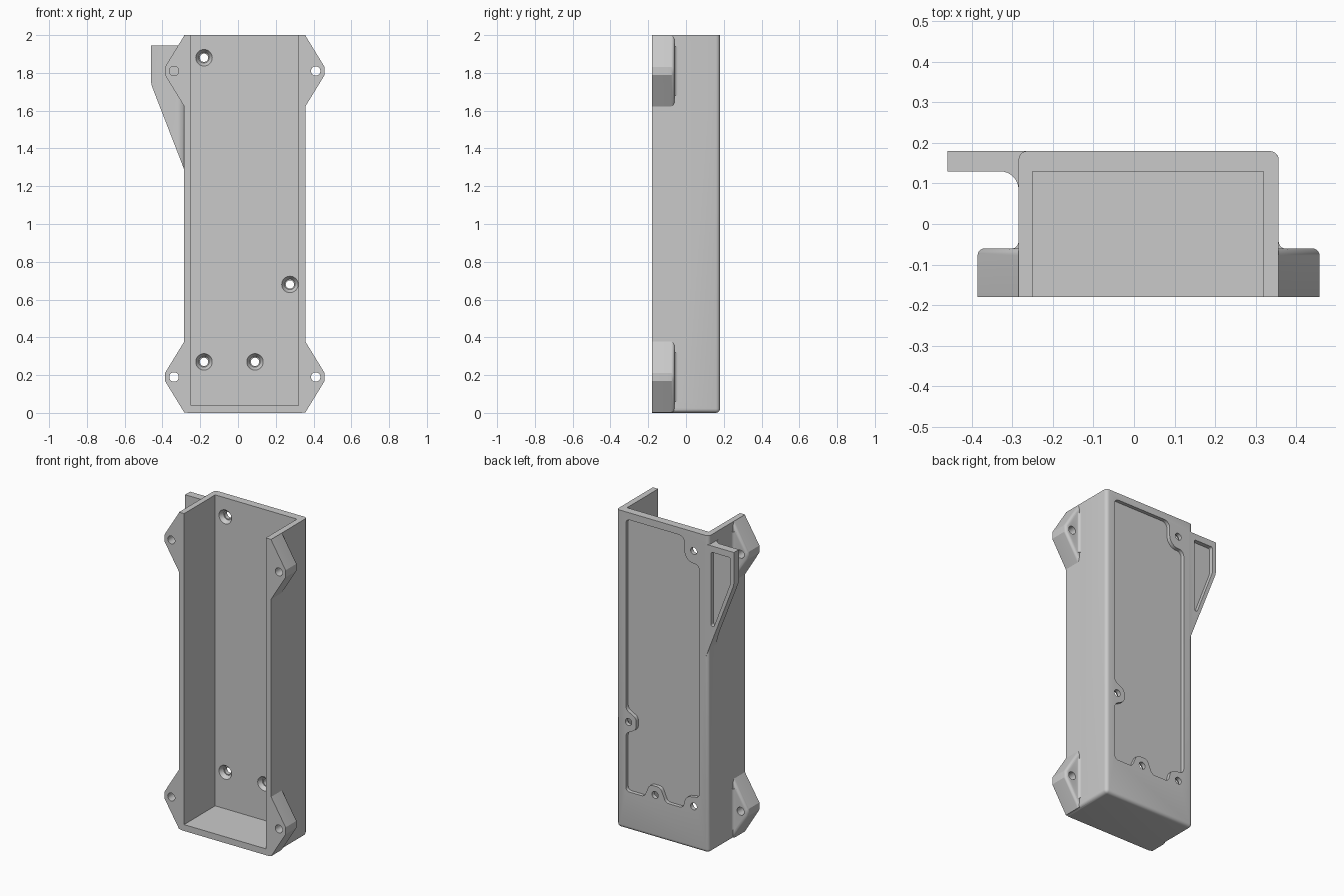
import bpy, bmesh, math
from mathutils import Vector, Matrix

if "Cube" in bpy.data.objects:
    bpy.data.objects.remove(bpy.data.objects["Cube"])

grey = bpy.data.materials.new("light grey")
grey.use_nodes = True
COLOUR = (0.59, 0.59, 0.59, 1)
grey.diffuse_color = COLOUR
grey.node_tree.nodes["Principled BSDF"].inputs["Base Color"].default_value = COLOUR

LEFT, RIGHT = 0.357, -0.285      # outer side walls
FRONT, BACK = -0.18, 0.18
FLOOR = 0.13                     # inside face of the back wall


def rounded(points, steps=8):
    """Turn (u, v, radius) corners into an outline with arcs."""
    out = []
    for i, (u, v, r) in enumerate(points):
        p = Vector((u, v))
        if r == 0:
            out.append(p)
            continue
        a = (Vector(points[i - 1][:2]) - p).normalized()
        b = (Vector(points[(i + 1) % len(points)][:2]) - p).normalized()
        half = math.acos(a.dot(b)) / 2
        centre = p + (a + b).normalized() * r / math.sin(half)
        reach = r / math.tan(half)
        start, end = p + a * reach - centre, p + b * reach - centre
        first = math.atan2(start.y, start.x)
        sweep = math.remainder(math.atan2(end.y, end.x) - first, math.tau)
        for k in range(steps + 1):
            t = first + sweep * k / steps
            out.append(centre + r * Vector((math.cos(t), math.sin(t))))
    return out


def finish(bm, name):
    bmesh.ops.recalc_face_normals(bm, faces=bm.faces)
    mesh = bpy.data.meshes.new(name)
    bm.to_mesh(mesh)
    bm.free()
    mesh.materials.append(grey)
    ob = bpy.data.objects.new(name, mesh)
    bpy.context.collection.objects.link(ob)
    return ob


def prism(name, outline, axis, low, high, bevel=0, picks=None):
    """Extrude an outline along y or z; bevel the edges that picks() accepts."""
    bm = bmesh.new()
    place = (lambda p, t: (p[0], t, p[1])) if axis == "y" else (lambda p, t: (p[0], p[1], t))
    ends = [[bm.verts.new(place(p, t)) for p in outline] for t in (low, high)]
    for ring in ends:
        bm.faces.new(ring)
    n = len(outline)
    for i in range(n):
        j = (i + 1) % n
        bm.faces.new((ends[0][i], ends[0][j], ends[1][j], ends[1][i]))
    bmesh.ops.recalc_face_normals(bm, faces=bm.faces)
    if bevel:
        edges = [e for e in bm.edges if picks(e.verts[0].co, e.verts[1].co)]
        bmesh.ops.bevel(bm, geom=edges, offset=bevel, segments=5, profile=0.5, affect="EDGES")
    return finish(bm, name)


def rectangle(u0, u1, v0, v1):
    return [(u0, v0), (u1, v0), (u1, v1), (u0, v1)]


def cone(x, z, y0, y1, r0, r1):
    bm = bmesh.new()
    bmesh.ops.create_cone(bm, cap_ends=True, segments=32, radius1=r0, radius2=r1, depth=y1 - y0,
                          matrix=Matrix.Translation((x, (y0 + y1) / 2, z)) @ Matrix.Rotation(-math.pi / 2, 4, "X"))
    return finish(bm, "hole_cutter")


def combine(target, tool, operation):
    """Apply a boolean and discard the tool."""
    tool.hide_render = True
    mod = target.modifiers.new("join", "BOOLEAN")
    mod.object, mod.operation, mod.solver = tool, operation, "EXACT"
    bpy.context.view_layer.objects.active = target
    bpy.ops.object.modifier_apply(modifier=mod.name)
    bpy.data.objects.remove(tool)


# Tray: box with soft back and bottom edges, open at the front and top
def soft_edge(a, b):
    on_back = a.y > 0.1 and b.y > 0.1
    on_bottom = a.z < 0.1 and b.z < 0.1
    upright = abs(a.z - b.z) > 1
    sideways = abs(a.x - b.x) < 0.01
    return (on_back and (upright or on_bottom)) or (on_bottom and sideways)


tray = prism("mounting_tray", rectangle(RIGHT, LEFT, FRONT, BACK), "z", 0, 2, 0.022, soft_edge)
combine(tray, prism("cavity", rectangle(-0.25, 0.32, -0.3, FLOOR), "z", 0.04, 2.2), "DIFFERENCE")

# Four mounting ears, each with a small fillet against the side wall
for wall, side in ((LEFT, 1), (RIGHT, -1)):
    for mid in (0.19, 1.81):
        root, tip = wall - side * 0.012, wall + side * 0.101
        outline = [(root, mid - 0.187), (wall, mid - 0.187), (tip, mid - 0.022),
                   (tip, mid + 0.022), (wall, mid + 0.187), (root, mid + 0.187)]
        ear = prism("ear", outline, "y", FRONT, -0.06, 0.018,
                    lambda a, b: a.y > -0.1 and b.y > -0.1
                    and max(side * (a.x - wall), side * (b.x - wall)) > -0.005)
        combine(tray, ear, "UNION")
        fillet = rounded([(wall - side * 0.01, -0.038, 0), (wall, -0.038, 0),
                          (wall, -0.061, 0.018), (wall + side * 0.023, -0.061, 0),
                          (wall + side * 0.023, -0.07, 0), (wall - side * 0.01, -0.07, 0)])
        combine(tray, prism("ear_fillet", fillet, "z", mid - 0.13, mid + 0.13), "UNION")
        combine(tray, cone(wall + side * 0.054, mid, -0.3, 0, 0.025, 0.025), "DIFFERENCE")

# Side fin: filleted plan section trimmed to a tapered outline
section = rounded([(-0.5, BACK, 0), (-0.5, FLOOR, 0), (RIGHT, FLOOR, 0.045),
                   (RIGHT, 0.08, 0), (-0.257, 0.08, 0), (-0.257, BACK, 0)])
fin = prism("fin", section, "z", 1.1, 1.945)
taper = rounded([(-0.46, 2.1, 0), (-0.2, 2.1, 0), (-0.2, 1.07, 0), (-0.46, 1.74, 0.1)])
combine(fin, prism("taper", taper, "y", 0, 0.3), "INTERSECT")
combine(tray, fin, "UNION")
fin_pocket = rounded([(-0.30, 1.905, 0.012), (-0.435, 1.905, 0.012),
                      (-0.435, 1.74, 0.05), (-0.30, 1.385, 0.012)])
combine(tray, prism("fin_pocket", fin_pocket, "y", 0.153, 0.3), "DIFFERENCE")

# Shallow recess in the back that steps around the screw bosses
recess = rounded([
    (0.293, 1.955, 0.025), (-0.115, 1.955, 0.04), (-0.115, 1.80, 0.065), (-0.22, 1.80, 0.035),
    (-0.22, 0.335, 0.03), (-0.125, 0.32, 0.05), (-0.105, 0.24, 0.03),
    (0.015, 0.24, 0.03), (0.052, 0.325, 0.035), (0.128, 0.325, 0.035), (0.165, 0.24, 0.03),
    (0.293, 0.24, 0.025),
    (0.293, 0.605, 0.035), (0.222, 0.643, 0.035), (0.222, 0.717, 0.035), (0.293, 0.755, 0.035)])
combine(tray, prism("recess", recess, "y", 0.157, 0.3), "DIFFERENCE")

# Countersunk screw holes through the bosses
for x, z in ((-0.18, 1.88), (0.275, 0.68), (0.09, 0.27), (-0.18, 0.27)):
    combine(tray, cone(x, z, 0.1, 0.3, 0.022, 0.022), "DIFFERENCE")
    combine(tray, cone(x, z, FLOOR - 0.002, 0.155, 0.045, 0.028), "DIFFERENCE")

bpy.ops.object.select_all(action="DESELECT")
tray.select_set(True)
bpy.context.view_layer.objects.active = tray
bpy.ops.object.shade_smooth_by_angle(angle=math.radians(30))
